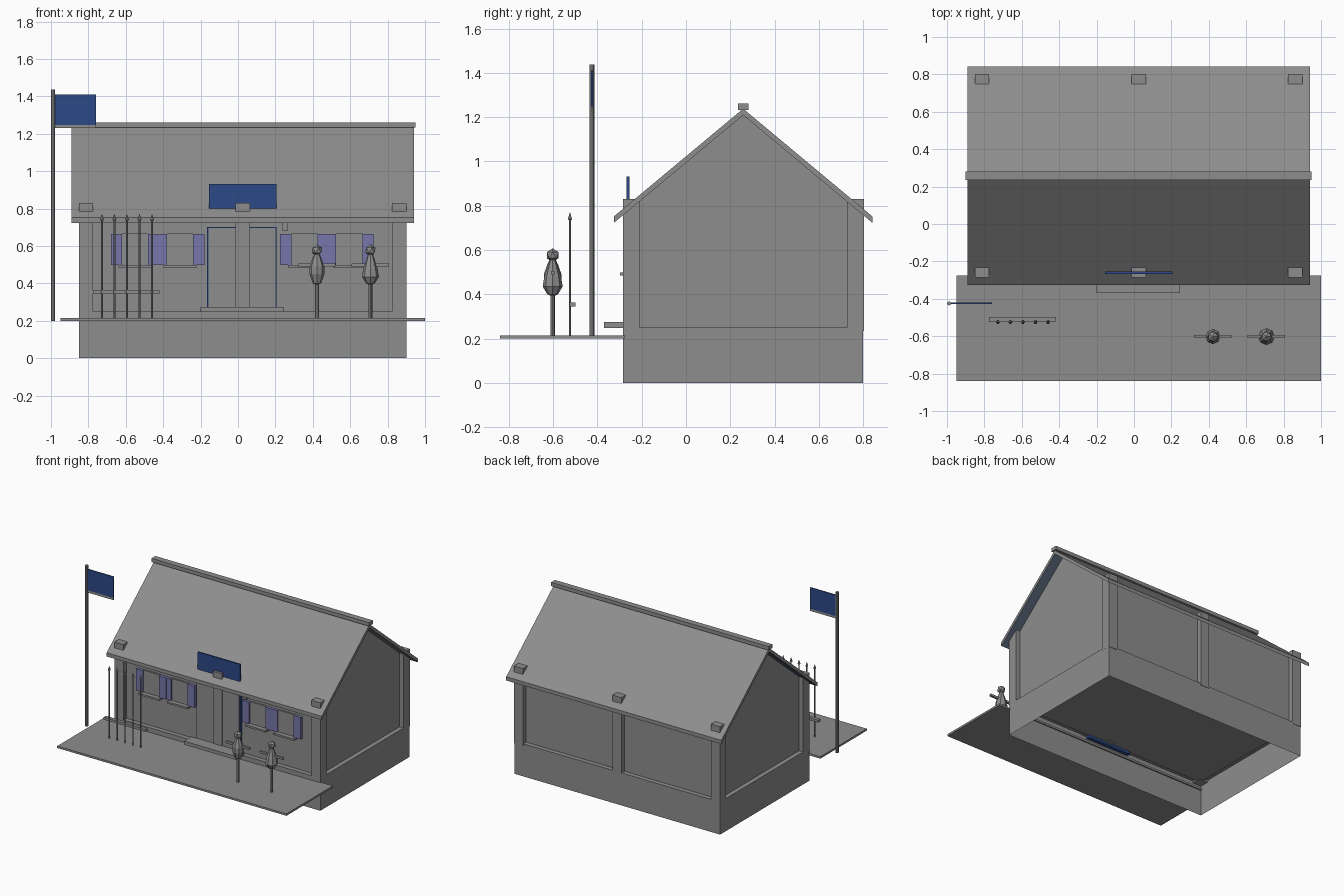
import bpy, bmesh
from mathutils import Matrix, Vector

cube = bpy.data.objects.get("Cube")
if cube:
    bpy.data.objects.remove(cube, do_unlink=True)


def material(name, r, g, b):
    m = bpy.data.materials.new(name)
    m.use_nodes = True
    m.diffuse_color = (r, g, b, 1)
    m.node_tree.nodes["Principled BSDF"].inputs["Base Color"].default_value = (r, g, b, 1)
    return m


GREY = material("stone_grey", 0.27, 0.27, 0.27)
BLUE = material("deep_blue", 0.025, 0.065, 0.24)
LILAC = material("lilac_blue", 0.18, 0.18, 0.4)
SLATE = material("slate_blue", 0.11, 0.15, 0.22)


def finish(name, bm, *mats):
    bmesh.ops.recalc_face_normals(bm, faces=bm.faces)
    mesh = bpy.data.meshes.new(name)
    bm.to_mesh(mesh)
    bm.free()
    for m in mats:
        mesh.materials.append(m)
    ob = bpy.data.objects.new(name, mesh)
    bpy.context.collection.objects.link(ob)
    return ob


def box(name, x, y, z, mat=GREY):
    """Box from three (low, high) ranges."""
    bm = bmesh.new()
    size = [b - a for a, b in (x, y, z)]
    mid = [(a + b) / 2 for a, b in (x, y, z)]
    bmesh.ops.create_cube(bm, size=1, matrix=Matrix.Translation(mid) @ Matrix.Diagonal((*size, 1)))
    return finish(name, bm, mat)


def prism(name, profile, x, *mats):
    """Extrude a (y, z) profile along x."""
    bm = bmesh.new()
    face = bm.faces.new([bm.verts.new((x[0], y, z)) for y, z in profile])
    ext = bmesh.ops.extrude_face_region(bm, geom=[face])
    verts = [v for v in ext["geom"] if isinstance(v, bmesh.types.BMVert)]
    bmesh.ops.translate(bm, vec=(x[1] - x[0], 0, 0), verts=verts)
    return finish(name, bm, *mats)


def lathe(name, profile, x, y, sides=8, mat=GREY):
    """Spin an (r, z) profile around a vertical axis."""
    bm = bmesh.new()
    verts = [bm.verts.new((r, 0, z)) for r, z in profile]
    edges = [bm.edges.new(p) for p in zip(verts, verts[1:])]
    bmesh.ops.spin(bm, geom=verts + edges, cent=(0, 0, 0), axis=(0, 0, 1),
                   angle=6.283185, steps=sides)
    bmesh.ops.remove_doubles(bm, verts=bm.verts, dist=0.0005)
    bmesh.ops.translate(bm, vec=(x, y, 0), verts=bm.verts)
    return finish(name, bm, mat)


# Foundation, hollow and open underneath
base = box("foundation", (-0.85, 0.9), (-0.285, 0.8), (0, 0.25))
bm = bmesh.new()
bm.from_mesh(base.data)
bmesh.ops.delete(bm, geom=[f for f in bm.faces if f.normal.z < -0.9], context="FACES")
bm.to_mesh(base.data)
bm.free()

# Terrace and doorstep
box("terrace", (-0.95, 1.0), (-0.84, -0.275), (0.2, 0.215))
box("doorstep", (-0.2, 0.245), (-0.37, -0.28), (0.247, 0.274))

# Walls with gables, and timber posts that pierce the roof
RIDGE_Y, SLOPE = 0.258, 0.833


def roof_z(y, top):
    return top - SLOPE * abs(y - RIDGE_Y)


FRONT, BACK = -0.25, 0.765
prism("walls", [(FRONT, 0.24), (BACK, 0.24), (BACK, roof_z(BACK, 1.21)), (RIDGE_Y, 1.21),
                (FRONT, roof_z(FRONT, 1.21))], (-0.815, 0.865), GREY)
for px, side in ((-0.8125, "right"), (0.025, "middle"), (0.8625, "left")):
    for py, end in ((-0.2475, "front"), (0.765, "back")):
        box(f"{side}_{end}_post", (px - 0.038, px + 0.038), (py - 0.038, py + 0.038), (0.235, 0.83))

# Roof slabs and ridge cap
EAVES = (-0.325, 0.842)
for eave, side, under in ((EAVES[0], "front", SLATE), (EAVES[1], "back", GREY)):
    roof = prism(f"{side}_roof", [(RIDGE_Y, 1.238), (eave, roof_z(eave, 1.238)),
                                  (eave, roof_z(eave, 1.209)), (RIDGE_Y, 1.209)],
                 (-0.89, 0.94), GREY, under)
    for p in roof.data.polygons:
        p.material_index = int(-0.95 < p.normal.z < -0.5)
box("ridge_cap", (-0.9, 0.95), (0.235, 0.282), (1.233, 1.261))

# Windows: pane, sill and a pair of shutters each
for i, wx in enumerate((-0.55, -0.31, 0.355, 0.595), 1):
    box(f"window_{i}", (wx - 0.07, wx + 0.07), (-0.262, -0.24), (0.498, 0.666))
    box(f"window_sill_{i}", (wx - 0.088, wx + 0.088), (-0.297, -0.24), (0.484, 0.498))
    for s, side in ((-1, "right"), (1, "left")):
        sx = wx + s * 0.1
        box(f"{side}_shutter_{i}", (sx - 0.03, sx + 0.03), (-0.272 - 0.001 * s, -0.24),
            (0.498, 0.664), LILAC)

# Door with blue surround, lamp and sign board
box("door_surround", (-0.165, 0.207), (-0.27, -0.24), (0.22, 0.702), BLUE)
box("door", (-0.159, 0.201), (-0.276, -0.265), (0.25, 0.697))
box("door_lamp", (0.237, 0.265), (-0.28, -0.24), (0.68, 0.722))
box("sign_board", (-0.155, 0.205), (-0.268, -0.255), (0.77, 0.932), BLUE)

# Flagpole and flag with a grey lower hem
lathe("flagpole", [(0, 0.2), (0.011, 0.2), (0.011, 1.437), (0, 1.437)], -0.989, -0.425)
box("flag", (-0.985, -0.76), (-0.429, -0.421), (1.248, 1.41), BLUE)
box("flag_hem", (-0.985, -0.76), (-0.428, -0.422), (1.23, 1.248))

# Spear rack
box("rack_bar", (-0.775, -0.42), (-0.525, -0.498), (0.345, 0.364))
for i in range(5):
    lathe(f"spear_{i + 1}", [(0, 0.21), (0.005, 0.21), (0.005, 0.735), (0.011, 0.74), (0, 0.772)],
          -0.728 + 0.067 * i, -0.524, 6)

# Two practice dummies on stakes
BODIES = ([(0, 0.39), (0.022, 0.4), (0.04, 0.45), (0.04, 0.49), (0.024, 0.535), (0.01, 0.565)],
          [(0, 0.39), (0.024, 0.4), (0.045, 0.435), (0.038, 0.48), (0.022, 0.53), (0.01, 0.565)])
for i, (dx, body) in enumerate(zip((0.422, 0.708), BODIES), 1):
    lathe(f"dummy_stake_{i}", [(0.01, 0.21), (0.01, 0.41)], dx, -0.602, 8)
    lathe(f"dummy_body_{i}", body, dx, -0.602, 8)
    box(f"dummy_arms_{i}", (dx - 0.1, dx + 0.1), (-0.61, -0.594), (0.49, 0.506))
    bm = bmesh.new()
    bmesh.ops.create_icosphere(bm, subdivisions=1, radius=0.031,
                               matrix=Matrix.Translation(Vector((dx, -0.602, 0.577))))
    finish(f"dummy_head_{i}", bm, GREY)
